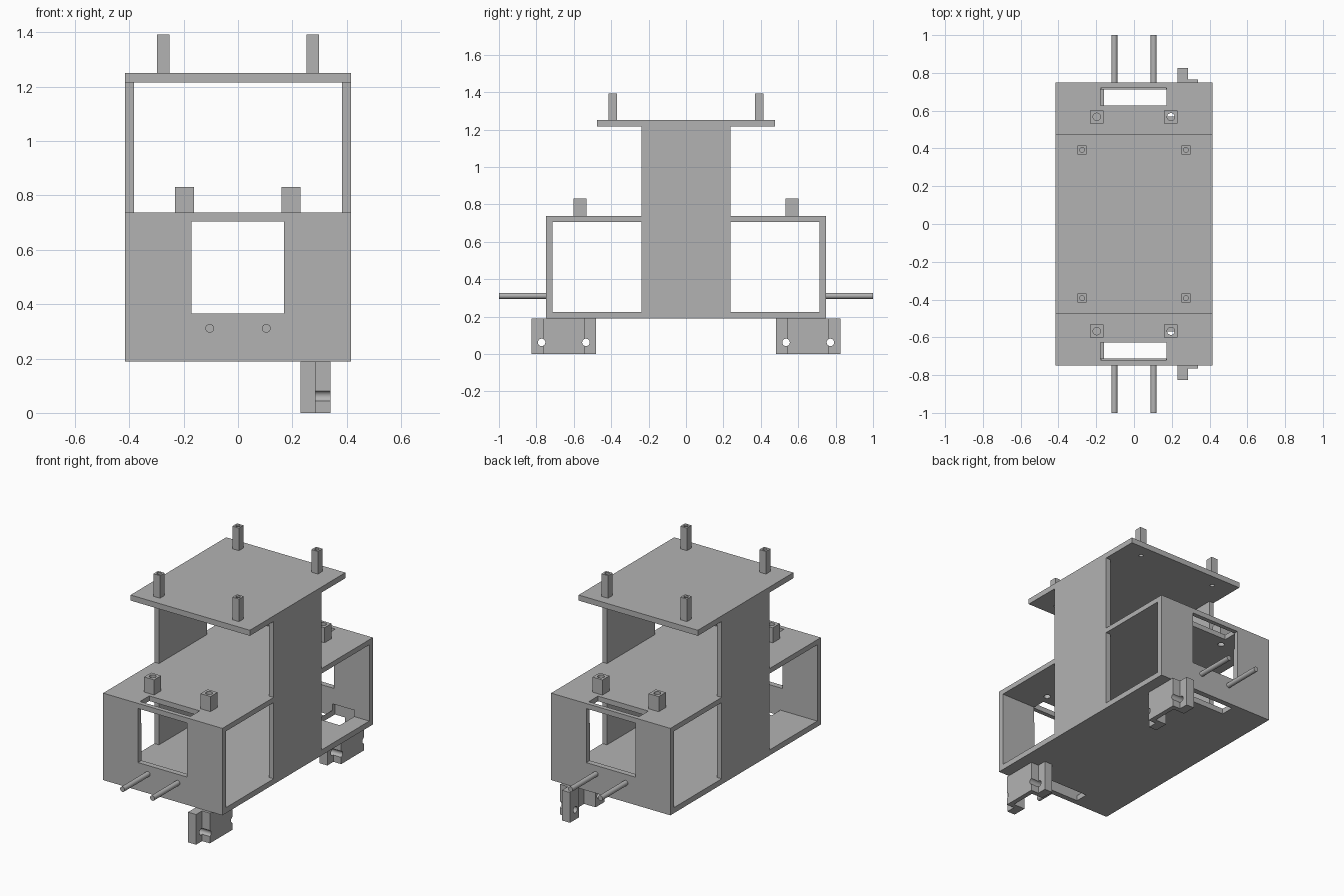
import bpy, math
from mathutils import Vector

old = bpy.data.objects.get("Cube")
if old:
    bpy.data.objects.remove(old, do_unlink=True)

grey = bpy.data.materials.new("plain grey")
grey.use_nodes = True
colour = (0.45, 0.45, 0.45, 1)
grey.diffuse_color = colour
grey.node_tree.nodes["Principled BSDF"].inputs["Base Color"].default_value = colour


def finish(ob, name):
    ob.name = name
    ob.data.materials.clear()
    ob.data.materials.append(grey)
    return ob


def box(name, x, y, z):
    """Box from (min, max) pairs on each axis."""
    lo, hi = Vector((x[0], y[0], z[0])), Vector((x[1], y[1], z[1]))
    bpy.ops.mesh.primitive_cube_add(size=1, location=(lo + hi) / 2)
    ob = bpy.context.object
    ob.scale = hi - lo
    bpy.ops.object.transform_apply(location=True, rotation=False, scale=True)
    return finish(ob, name)


def rod(name, centre, radius, length, axis="Z"):
    rot = {"X": (0, math.pi / 2, 0), "Y": (math.pi / 2, 0, 0), "Z": (0, 0, 0)}[axis]
    bpy.ops.mesh.primitive_cylinder_add(vertices=32, radius=radius, depth=length,
                                        location=centre, rotation=rot)
    bpy.ops.object.transform_apply(location=True, rotation=True, scale=True)
    return finish(bpy.context.object, name)


def apply_boolean(ob, other, operation):
    mod = ob.modifiers.new("boolean", "BOOLEAN")
    mod.operation = operation
    mod.solver = "EXACT"
    mod.object = other
    bpy.context.view_layer.objects.active = ob
    bpy.ops.object.modifier_apply(modifier=mod.name)
    bpy.data.objects.remove(other, do_unlink=True)


def cut(ob, *cutters):
    for c in cutters:
        apply_boolean(ob, c, "DIFFERENCE")


def span(s, a, b):
    """Range a..b on the side given by sign s."""
    return tuple(sorted((s * a, s * b)))


def smooth(ob):
    bpy.ops.object.select_all(action="DESELECT")
    ob.select_set(True)
    bpy.context.view_layer.objects.active = ob
    bpy.ops.object.shade_smooth_by_angle(angle=math.radians(30))


def pocket(s):
    # space for a motor, through the floor and into the end wall
    return box("cutter", (0.16, 0.31), span(s, 0.57, 0.735), (-0.05, 0.265))


# Lower body: a box tube open on both sides, with windows in its ends
body = box("body_frame", (-0.415, 0.415), (-0.748, 0.748), (0.19, 0.737))
cut(body,
    box("cutter", (-0.5, 0.5), (-0.713, 0.713), (0.225, 0.705)),
    box("cutter", (-0.172, 0.17), (-0.9, 0.9), (0.365, 0.705)))
for s in (-1, 1):
    cut(body,
        box("cutter", (-0.178, 0.173), span(s, 0.628, 0.72), (0.6, 0.8)),
        box("cutter", (-0.158, 0.158), span(s, 0.628, 0.713), (0.1, 0.3)),
        pocket(s))
    for x in (-0.197, 0.195):
        cut(body, rod("cutter", (x, s * 0.567, 0.72), 0.02, 0.2))

# Upper platform and the two side panels that carry it
platform = box("platform", (-0.415, 0.415), (-0.475, 0.475), (1.215, 1.25))
for s, side in ((-1, "right"), (1, "left")):
    box(side + "_panel", span(s, 0.383, 0.415), (-0.238, 0.238), (0.19, 1.22))

for s, end in ((-1, "front"), (1, "back")):
    for t, side in ((-1, "right"), (1, "left")):
        label = end + "_" + side
        # Thin hollow posts on the platform
        x, y = t * 0.275, s * 0.392
        cut(platform, rod("cutter", (x, y, 1.23), 0.013, 0.2))
        post = box(label + "_platform_post", (x - 0.023, x + 0.023),
                   (y - 0.023, y + 0.023), (1.25, 1.392))
        cut(post, rod("cutter", (x, y, 1.32), 0.013, 0.3))
        smooth(post)
        # Wider hollow posts on the body
        x, y = (0.195 if t > 0 else -0.197), s * 0.567
        post = box(label + "_body_post", (x - 0.035, x + 0.035),
                   (y - 0.035, y + 0.035), (0.737, 0.832))
        cut(post, rod("cutter", (x, y, 0.78), 0.02, 0.3))
        smooth(post)
        # Pins on the end walls
        smooth(rod(label + "_pin", (t * 0.104, s * 0.87, 0.311), 0.016, 0.26, "Y"))

    # Motor bracket under the floor: tabs, raised block, pocket and screw holes
    bracket = box(end + "_motor_bracket", (0.23, 0.286), span(s, 0.48, 0.825), (0, 0.19))
    block = box("block", (0.26, 0.34), span(s, 0.54, 0.765), (0, 0.19))
    apply_boolean(bracket, block, "UNION")
    cut(bracket, pocket(s),
        rod("cutter", (0.285, s * 0.535, 0.062), 0.02, 0.3, "X"),
        rod("cutter", (0.285, s * 0.772, 0.062), 0.02, 0.3, "X"))
    smooth(bracket)

smooth(body)
smooth(platform)
